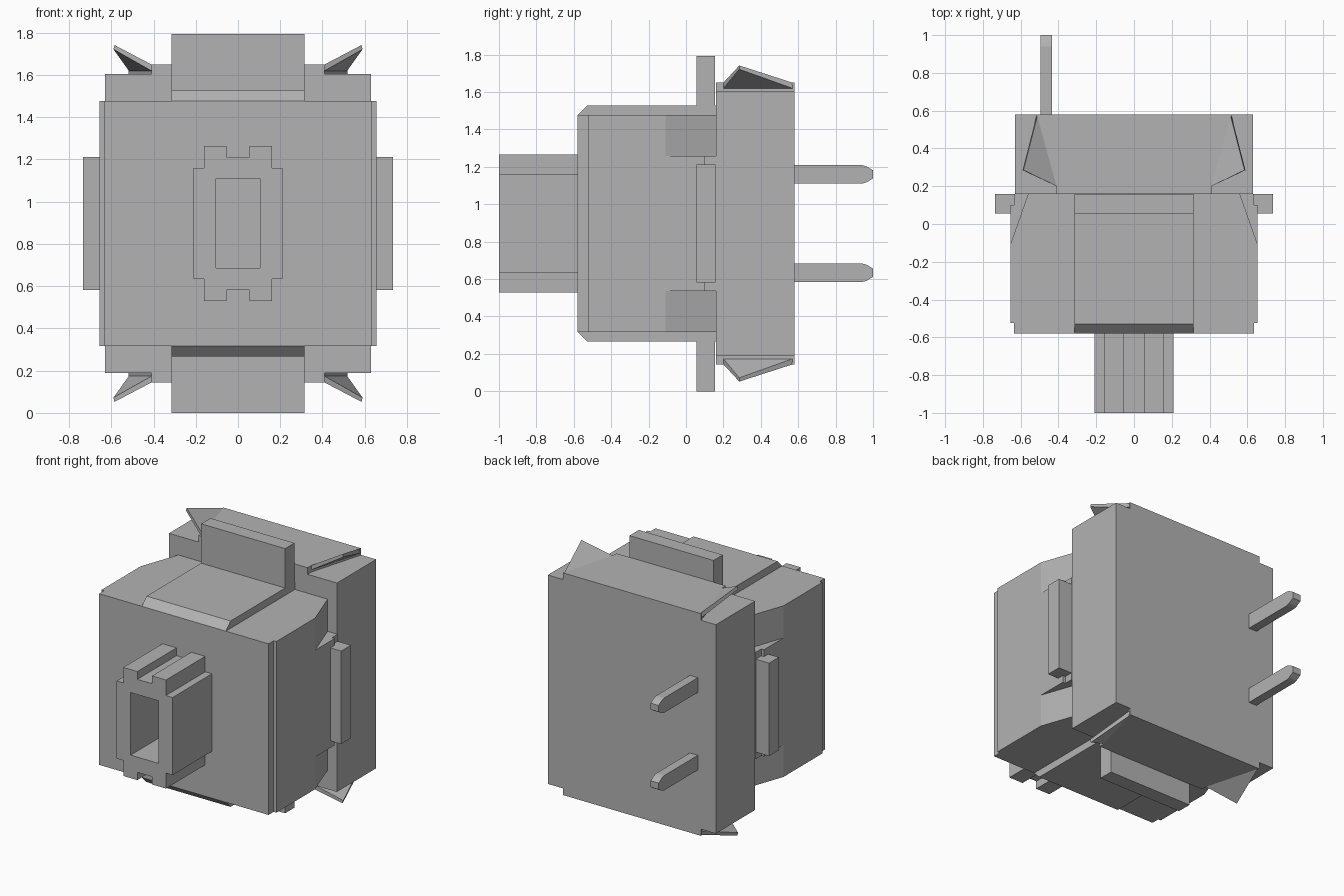
import bpy, bmesh
from mathutils import Vector

if "Cube" in bpy.data.objects:
    bpy.data.objects.remove(bpy.data.objects["Cube"], do_unlink=True)

ZC = 0.897  # mid height; the shell is symmetric about it

grey = bpy.data.materials.new("plain grey")
grey.use_nodes = True
COLOUR = (0.45, 0.45, 0.45, 1)
grey.diffuse_color = COLOUR
grey.node_tree.nodes["Principled BSDF"].inputs["Base Color"].default_value = COLOUR


def finish(name, bm):
    bmesh.ops.recalc_face_normals(bm, faces=bm.faces)
    me = bpy.data.meshes.new(name)
    bm.to_mesh(me)
    bm.free()
    me.materials.append(grey)
    ob = bpy.data.objects.new(name, me)
    bpy.context.collection.objects.link(ob)
    return ob


def prism(name, pts, axis, lo, hi):
    """Extrude a 2D outline along an axis from lo to hi."""
    place = {"x": lambda a, b, t: (t, a, b),
             "y": lambda a, b, t: (a, t, b),
             "z": lambda a, b, t: (a, b, t)}[axis]
    bm = bmesh.new()
    face = bm.faces.new([bm.verts.new(place(a, b, lo)) for a, b in pts])
    ext = bmesh.ops.extrude_face_region(bm, geom=[face])["geom"]
    move = Vector(place(0, 0, hi - lo))
    bmesh.ops.translate(bm, vec=move, verts=[g for g in ext if isinstance(g, bmesh.types.BMVert)])
    return finish(name, bm)


def box(name, x, y, z):
    return prism(name, [(x[0], y[0]), (x[1], y[0]), (x[1], y[1]), (x[0], y[1])], "z", *z)


def mirrored(half):
    """Close a right-hand outline by mirroring its first coordinate."""
    return half + [(-a, b) for a, b in reversed(half)]


def cut(ob, cutter):
    mod = ob.modifiers.new("cut", "BOOLEAN")
    mod.operation, mod.solver, mod.object = "DIFFERENCE", "EXACT", cutter
    bpy.context.view_layer.objects.active = ob
    bpy.ops.object.modifier_apply(modifier=mod.name)
    bpy.data.objects.remove(cutter, do_unlink=True)


# Front housing, stepped in plan, with tapered rear corners
housing = prism("front_housing", mirrored([
    (0.635, -0.58), (0.635, -0.525), (0.655, -0.525),
    (0.655, 0.10), (0.635, 0.10), (0.635, 0.16)]), "z", ZC - 0.58, ZC + 0.58)
for sx in (1, -1):
    for z0, z1 in ((ZC + 0.362, ZC + 0.8), (ZC - 0.8, ZC - 0.362)):
        wedge = [(0.687, -0.2), (0.546, 0.2), (0.9, 0.2), (0.9, -0.2)]
        cut(housing, prism("corner_cutter", [(sx * x, y) for x, y in wedge], "z", z0, z1))

# Raised centre band over the top and underside, chamfered at the front
for name, s in (("upper_band", 1), ("lower_band", -1)):
    side = [(-0.58, 0.5), (-0.58, 0.58), (-0.53, 0.63), (0.16, 0.63), (0.16, 0.5)]
    prism(name, [(y, ZC + s * h) for y, h in side], "x", -0.315, 0.315)

# Mounting flanges: top, bottom and both sides
for name, z in (("top_flange", (1.4, 1.794)), ("bottom_flange", (0.0, 0.4))):
    box(name, (-0.315, 0.315), (0.055, 0.155), z)
for name, x in (("left_flange", (0.6, 0.735)), ("right_flange", (-0.735, -0.6))):
    box(name, x, (0.055, 0.159), (ZC - 0.315, ZC + 0.315))

# Rear housing with raised pads that flare towards the back
box("rear_housing", (-0.63, 0.63), (0.16, 0.58), (ZC - 0.708, ZC + 0.708))
pad = mirrored([(0.41, 0.16), (0.41, 0.2), (0.518, 0.58)])
prism("rear_top_pad", pad, "z", ZC + 0.7, ZC + 0.753)
prism("rear_bottom_pad", pad, "z", ZC - 0.753, ZC - 0.7)

# Thin triangular clips bent outwards at the four corners
CLIP = [(0.41, 0.2, 0.723), (0.59, 0.285, 0.825), (0.517, 0.57, 0.723),
        (0.41, 0.2, 0.753), (0.585, 0.285, 0.845), (0.512, 0.57, 0.753)]
for sx, side in ((1, "left"), (-1, "right")):
    for sz, level in ((1, "top"), (-1, "bottom")):
        bm = bmesh.new()
        v = [bm.verts.new((sx * x, y, ZC + sz * z)) for x, y, z in CLIP]
        for f in ((0, 1, 2), (3, 4, 5), (0, 1, 4, 3), (1, 2, 5, 4), (2, 0, 3, 5)):
            bm.faces.new([v[i] for i in f])
        finish(f"{level}_{side}_clip", bm)

# Hollow plunger with notched ribs above and below
half = [(0.055, 0.315), (0.055, 0.368), (0.16, 0.368), (0.16, 0.263), (0.21, 0.263)]
right = half + [(x, -z) for x, z in reversed(half)]
plunger = prism("plunger", [(x, ZC + z) for x, z in mirrored(right)], "y", -1.0, -0.58)
cut(plunger, box("socket_cutter", (-0.105, 0.105), (-1.1, -0.5), (ZC - 0.212, ZC + 0.212)))

# Two flat contact pins with tapered tips
for name, z in (("upper_pin", 1.16), ("lower_pin", 0.634)):
    tip = [(0.56, 0.05), (0.94, 0.05), (0.965, 0.043), (1.0, 0.022)]
    outline = tip + [(y, -h) for y, h in reversed(tip)]
    prism(name, [(y, z + h) for y, h in outline], "x", -0.495, -0.435)
